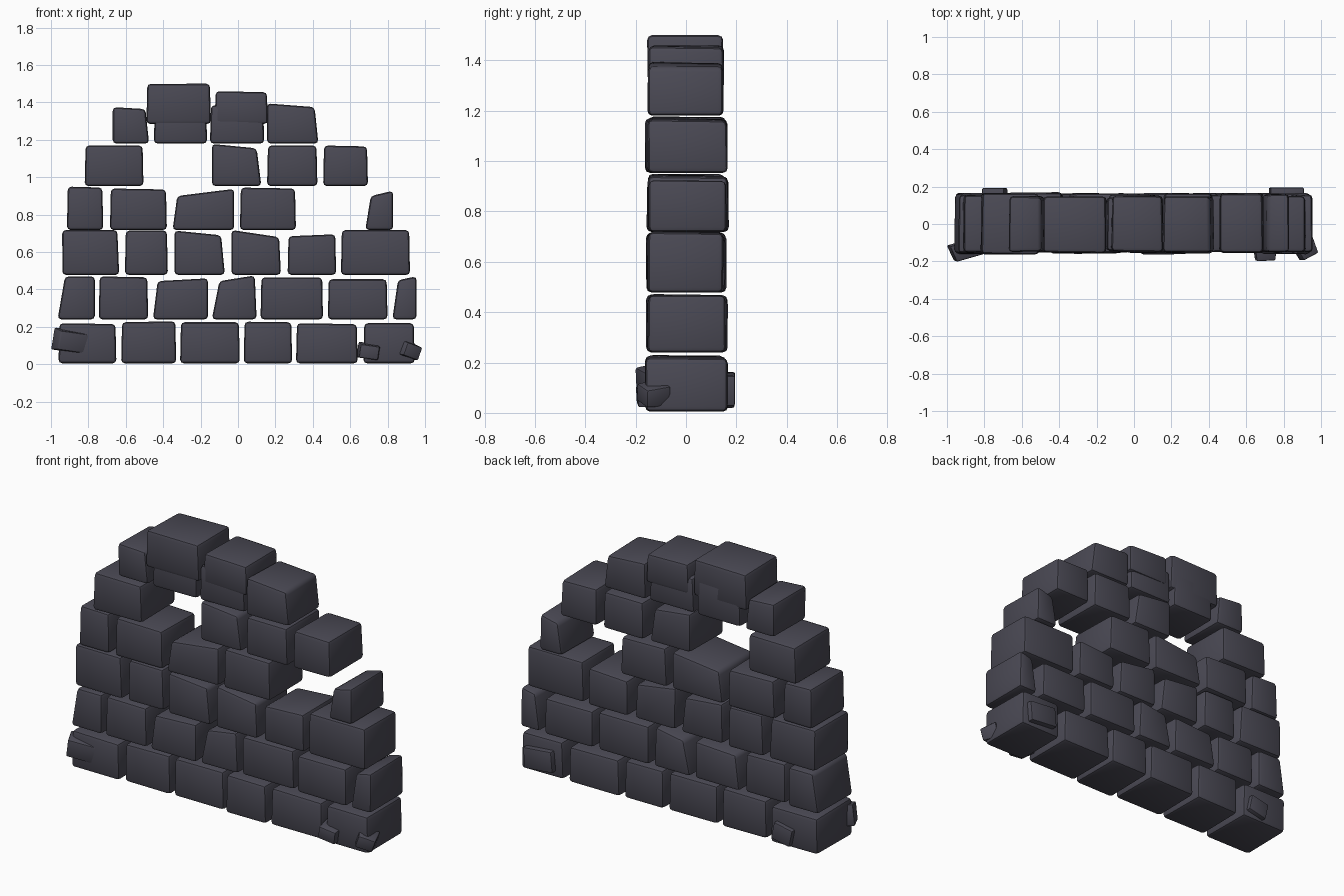
import bpy, bmesh, math, random
from mathutils import Matrix, Vector, Euler

random.seed(4)
stone_mat = bpy.data.materials.new("dark slate stone")
stone_mat.diffuse_color = (0.068, 0.066, 0.088, 1)


def block(name, corners, bevel, matrix=None):
    """Bevelled block from 4 front and 4 back corners (bl, br, tr, tl)."""
    bm = bmesh.new()
    v = [bm.verts.new(c) for c in corners]
    for f in ((0, 1, 2, 3), (7, 6, 5, 4), (0, 4, 5, 1),
              (1, 5, 6, 2), (2, 6, 7, 3), (3, 7, 4, 0)):
        bm.faces.new([v[i] for i in f])
    bmesh.ops.recalc_face_normals(bm, faces=bm.faces)
    bmesh.ops.bevel(bm, geom=bm.edges[:], offset=bevel, segments=2,
                    profile=0.5, affect='EDGES', clamp_overlap=True)
    if matrix:
        bm.transform(matrix)
    me = bpy.data.meshes.new(name)
    bm.to_mesh(me)
    bm.free()
    me.materials.append(stone_mat)
    ob = bpy.data.objects.new(name, me)
    bpy.context.collection.objects.link(ob)
    bpy.context.view_layer.objects.active = ob
    ob.select_set(True)
    bpy.ops.object.shade_smooth_by_angle(angle=math.radians(40))
    ob.select_set(False)


def course(row, z0, y0, y1, stones):
    """One row: (x left, x right, z top left, z top right[, top inset left, right])."""
    for i, s in enumerate(stones):
        xl, xr, tl, tr = s[:4]
        il, ir = s[4:] if len(s) > 4 else (0.005, 0.005)
        j = lambda a=0.006: random.uniform(0, a)
        yf, yb = y0 + j(0.015), y1 - j(0.015)
        outline = [(xl, z0), (xr, z0), (xr - ir, tr), (xl + il, tl)]
        front = [(x, yf + j(), z) for x, z in outline]
        sx, sz = (1, 1, -1, -1), (1, 1, -1, -1)
        back = [(x + (j() if k in (0, 3) else -j()), yb - j(),
                 z - (j() if k > 1 else 0)) for k, (x, z) in enumerate(outline)]
        block(f"stone_row{row}_{i + 1}", front + back, 0.02)


# courses from the ground up, with gaps where stones are missing
course(1, 0.005, -0.165, 0.17, [
    (-0.96, -0.65, 0.22, 0.215), (-0.625, -0.33, 0.225, 0.23),
    (-0.31, 0.01, 0.225, 0.225), (0.03, 0.29, 0.228, 0.225),
    (0.31, 0.64, 0.22, 0.215), (0.67, 0.945, 0.22, 0.22)])
course(2, 0.24, -0.16, 0.168, [
    (-0.965, -0.765, 0.47, 0.47, 0.04, 0.0), (-0.745, -0.48, 0.47, 0.465),
    (-0.455, -0.16, 0.445, 0.46, 0.025, 0.0), (-0.14, 0.10, 0.445, 0.475, 0.04, 0.01),
    (0.12, 0.455, 0.465, 0.465), (0.48, 0.80, 0.455, 0.455),
    (0.825, 0.955, 0.45, 0.47, 0.03, 0.0)])
course(3, 0.478, -0.165, 0.165, [
    (-0.94, -0.635, 0.718, 0.718, 0.0, 0.01), (-0.605, -0.375, 0.715, 0.715),
    (-0.34, -0.07, 0.715, 0.69, 0.0, 0.02), (-0.035, 0.23, 0.718, 0.68, 0.0, 0.01),
    (0.265, 0.525, 0.685, 0.695), (0.55, 0.92, 0.718, 0.718)])
course(4, 0.718, -0.16, 0.172, [
    (-0.915, -0.72, 0.95, 0.945), (-0.685, -0.38, 0.94, 0.935),
    (-0.35, -0.02, 0.90, 0.938, 0.025, 0.0), (0.01, 0.31, 0.945, 0.94),
    (0.68, 0.83, 0.90, 0.928, 0.03, 0.0)])
course(5, 0.953, -0.17, 0.172, [
    (-0.82, -0.505, 1.17, 1.17), (-0.14, 0.125, 1.178, 1.155, 0.0, 0.025),
    (0.155, 0.425, 1.17, 1.17), (0.455, 0.695, 1.17, 1.165)])
course(6, 1.18, -0.158, 0.15, [
    (-0.67, -0.475, 1.375, 1.365, 0.0, 0.02), (-0.45, -0.165, 1.39, 1.39),
    (-0.15, 0.14, 1.385, 1.385), (0.155, 0.43, 1.395, 1.375, 0.0, 0.02)])
course(7, 1.285, -0.16, 0.158, [
    (-0.49, -0.145, 1.5, 1.5), (-0.125, 0.16, 1.46, 1.455)])


# small rubble chips resting against the end stones
def chip(name, loc, size, rot, taper=0.85):
    pts = []
    for y, t in ((-0.5, taper), (0.5, 1)):
        pts += [(x * t * size[0], y * size[1], z * t * size[2])
                for x, z in ((-.5, -.5), (.5, -.5), (.5, .5), (-.5, .5))]
    m = Matrix.Translation(loc) @ Euler([math.radians(a) for a in rot]).to_matrix().to_4x4()
    block(name, pts, 0.008, m)


chip("rubble_front_left", (-0.89, -0.135, 0.122), (0.19, 0.09, 0.12), (5, 8, 16))
chip("rubble_front_middle", (0.70, -0.145, 0.068), (0.12, 0.10, 0.085), (4, 8, 3))
chip("rubble_front_right", (0.915, -0.13, 0.075), (0.11, 0.10, 0.085), (8, 18, 28))
chip("rubble_back_right", (0.815, 0.15, 0.095), (0.18, 0.09, 0.12), (0, 5, 0), 1.0)
chip("rubble_back_left", (-0.745, 0.15, 0.08), (0.12, 0.085, 0.10), (0, -12, 0), 1.0)
